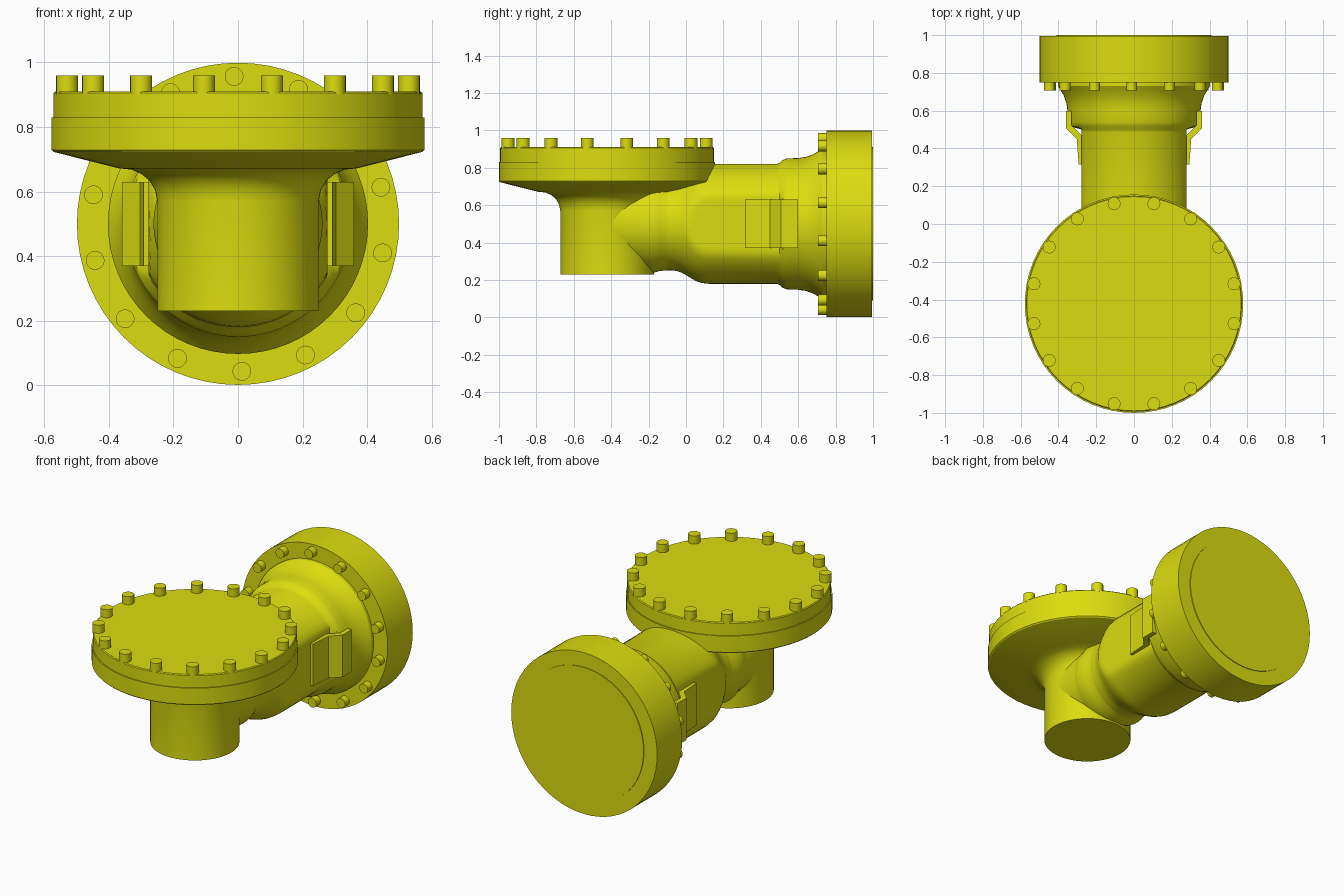
import bpy, bmesh, math
from mathutils import Matrix, Vector

cube = bpy.data.objects.get("Cube")
if cube:
    bpy.data.objects.remove(cube, do_unlink=True)

# Single paint colour
paint = bpy.data.materials.new("yellow_paint")
paint.use_nodes = True
colour = (0.72, 0.72, 0.005, 1)
paint.diffuse_color = colour
paint.node_tree.nodes["Principled BSDF"].inputs["Base Color"].default_value = colour

RISER_Y = -0.422      # axis of the upright branch
BODY_Z = 0.5          # axis of the horizontal body
FLAT_X = 0.277        # half width across the side flats
FLAT_END = 0.505
ALONG_Y = Matrix.Rotation(-math.pi / 2, 4, "X")   # local z becomes +y


def finish(name, bm, smooth=True):
    bmesh.ops.recalc_face_normals(bm, faces=bm.faces)
    mesh = bpy.data.meshes.new(name)
    bm.to_mesh(mesh)
    bm.free()
    mesh.materials.append(paint)
    obj = bpy.data.objects.new(name, mesh)
    bpy.context.collection.objects.link(obj)
    if smooth:
        bpy.ops.object.select_all(action="DESELECT")
        obj.select_set(True)
        bpy.context.view_layer.objects.active = obj
        bpy.ops.object.shade_smooth_by_angle(angle=math.radians(30))
    return obj


def lathe(name, profile, matrix, segments=64, shape=None):
    """Revolve (radius, height) points round local z, with capped ends."""
    bm = bmesh.new()
    rings = []
    for r, h in profile:
        ring = []
        for i in range(segments):
            a = math.tau * i / segments
            p = matrix @ Vector((r * math.cos(a), r * math.sin(a), h))
            ring.append(bm.verts.new(shape(p) if shape else p))
        rings.append(ring)
    for low, high in zip(rings, rings[1:]):
        for i in range(segments):
            j = (i + 1) % segments
            bm.faces.new((low[i], low[j], high[j], high[i]))
    bm.faces.new(rings[0])
    bm.faces.new(rings[-1])
    return finish(name, bm)


def bolt_ring(name, count, ring_radius, bolt_radius, low, high, start, matrix):
    bm = bmesh.new()
    for i in range(count):
        a = start + math.tau * i / count
        place = Matrix.Translation((ring_radius * math.cos(a),
                                    ring_radius * math.sin(a), (low + high) / 2))
        bmesh.ops.create_cone(bm, cap_ends=True, segments=20, radius1=bolt_radius,
                              radius2=bolt_radius, depth=high - low,
                              matrix=matrix @ place)
    return finish(name, bm)


def flatten_sides(p):
    """Press the body to two side flats ahead of the collar."""
    if p.y < FLAT_END:
        p.x = max(-FLAT_X, min(FLAT_X, p.x))
    return p


riser = Matrix.Translation((0, RISER_Y, 0))
body = Matrix.Translation((0, 0, BODY_Z)) @ ALONG_Y

# Upright branch flaring into the underside of its flange
lathe("upright_branch", [(0.25, 0.23), (0.25, 0.57), (0.257, 0.605), (0.275, 0.635),
                         (0.3, 0.655), (0.33, 0.668), (0.37, 0.672),
                         (0.572, 0.723), (0.572, 0.74)], riser)

# Upright flange and its cover plate
lathe("upper_flange", [(0.572, 0.723), (0.578, 0.729), (0.578, 0.83)], riser)
lathe("upper_cover", [(0.572, 0.82), (0.572, 0.905), (0.567, 0.91)], riser)
bolt_ring("upper_bolts", 16, 0.54, 0.034, 0.9, 0.96, math.pi / 16, riser)

# Horizontal body: narrow neck, swelling, collar and flare to the rear flange
lathe("main_body", [(0.248, RISER_Y), (0.248, -0.07), (0.253, -0.045), (0.262, -0.02),
                    (0.277, 0.005), (0.292, 0.03), (0.306, 0.055), (0.316, 0.085),
                    (0.32, 0.12), (0.32, 0.485), (0.326, 0.5), (0.342, 0.518),
                    (0.35, 0.54), (0.352, 0.6), (0.358, 0.64), (0.372, 0.68),
                    (0.39, 0.71), (0.403, 0.73), (0.403, 0.76)],
      body, shape=flatten_sides)

# Fillet where the neck meets the foot of the upright branch
lathe("neck_fillet", [(0.248, -0.24), (0.262, -0.18), (0.252, -0.14), (0.248, -0.1)],
      body)

# Rear flange with a slightly raised face
lathe("rear_flange", [(0.499, 0.75), (0.499, 0.995)], body)
lathe("rear_raised_face", [(0.41, 0.99), (0.41, 1.0)], body)
bolt_ring("rear_bolts", 14, 0.457, 0.029, 0.706, 0.76, math.radians(88.5), body)

# Cranked bracket on each side flat
bracket_profile = [(0.27, 0.315), (0.293, 0.315), (0.303, 0.45), (0.36, 0.508),
                   (0.36, 0.598), (0.332, 0.598), (0.332, 0.525), (0.27, 0.462)]
for side, label in ((1, "left"), (-1, "right")):
    bm = bmesh.new()
    face = bm.faces.new([bm.verts.new((side * x, y, 0.37)) for x, y in bracket_profile])
    extruded = bmesh.ops.extrude_face_region(bm, geom=[face])["geom"]
    bmesh.ops.translate(bm, vec=(0, 0, 0.26),
                        verts=[v for v in extruded if isinstance(v, bmesh.types.BMVert)])
    finish(label + "_bracket", bm, smooth=False)
